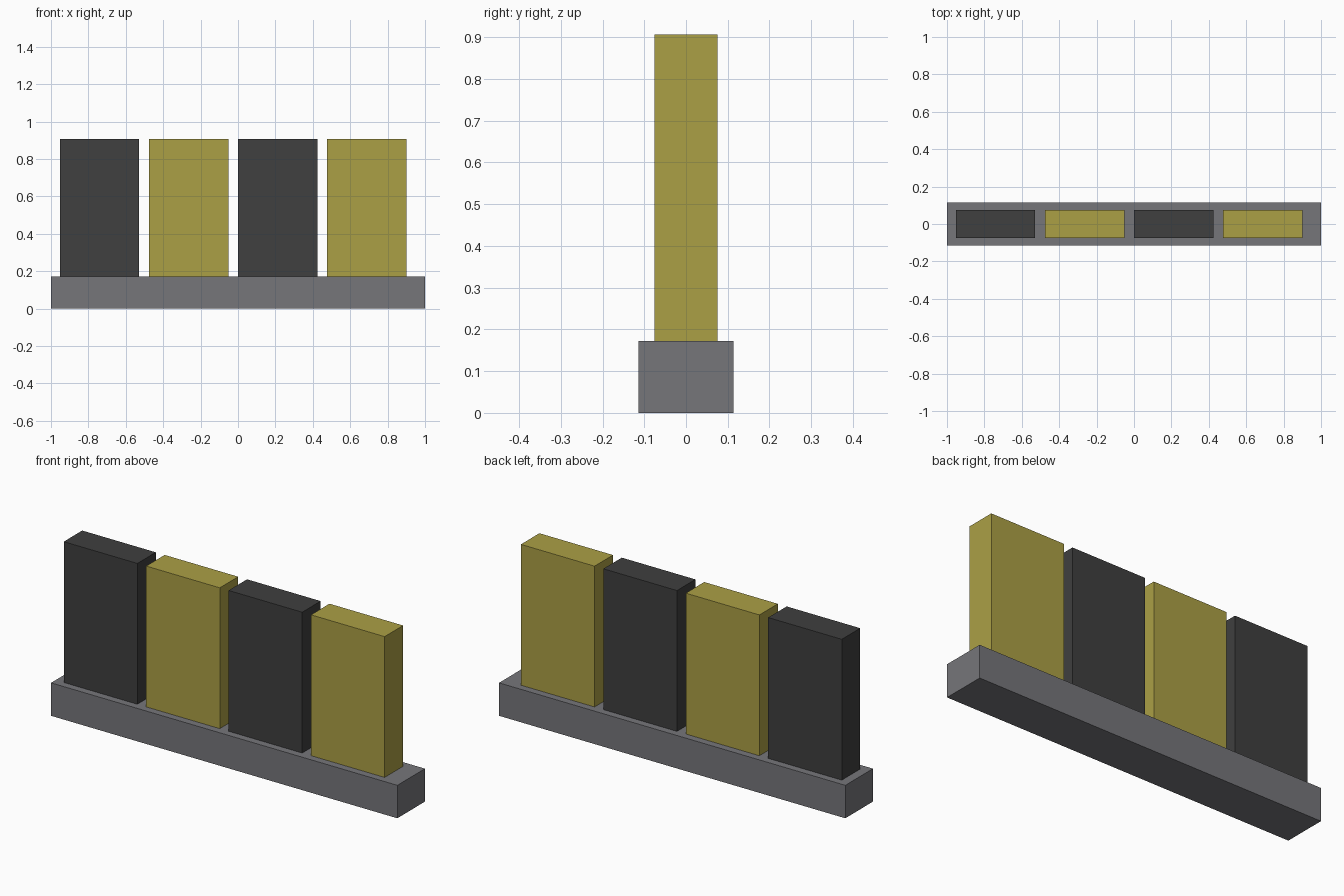
import bpy

if "Cube" in bpy.data.objects:
    bpy.data.objects.remove(bpy.data.objects["Cube"])

BASE_TOP, PANEL_TOP = 0.172, 0.907
PANEL_W, PITCH, FIRST_X = 0.425, 0.476, -0.953


def material(name, rgb):
    mat = bpy.data.materials.new(name)
    mat.diffuse_color = (*rgb, 1)
    mat.use_nodes = True
    mat.node_tree.nodes["Principled BSDF"].inputs["Base Color"].default_value = mat.diffuse_color
    return mat


def box(name, x, y, z, mat):
    """Box from (min, max) ranges on each axis."""
    centre = [(a + b) / 2 for a, b in (x, y, z)]
    bpy.ops.mesh.primitive_cube_add(size=1, location=centre)
    obj = bpy.context.object
    obj.name = name
    obj.scale = [b - a for a, b in (x, y, z)]
    bpy.ops.object.transform_apply(location=False, rotation=False, scale=True)
    obj.data.materials.append(mat)
    return obj


grey = material("concrete_grey", (0.18, 0.18, 0.195))
dark = material("charcoal", (0.05, 0.05, 0.05))
gold = material("yellow", (0.41, 0.35, 0.06))

# Long plinth on the ground
box("base", (-1, 1), (-0.114, 0.114), (0, BASE_TOP), grey)

# Upright panels in alternating colours, standing on the plinth
for i in range(4):
    x = FIRST_X + i * PITCH
    box(f"panel_{i + 1}", (x, x + PANEL_W), (-0.076, 0.076),
        (BASE_TOP, PANEL_TOP), gold if i % 2 else dark)
